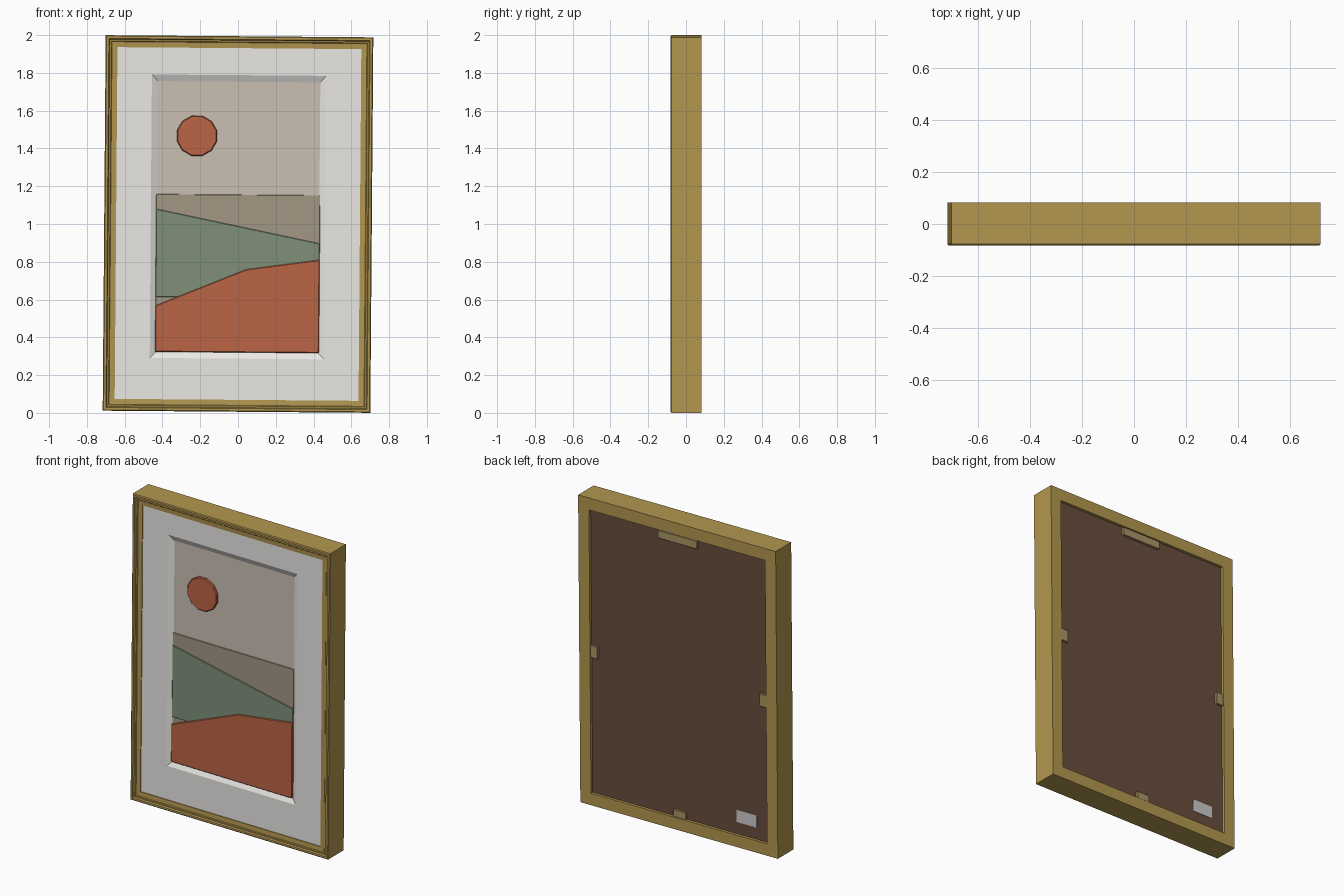
import bpy, bmesh, math
from mathutils import Matrix, Vector

if "Cube" in bpy.data.objects:
    bpy.data.objects.remove(bpy.data.objects["Cube"])

# Picture hangs very slightly crooked: all parts share this placement
PLACE = Matrix.Translation((0, 0, 1)) @ Matrix.Rotation(0.008, 4, 'Y')
HW, HH = 0.7085, 0.994          # half width / half height of the frame


def material(name, rgb):
    m = bpy.data.materials.new(name)
    m.diffuse_color = (*rgb, 1)
    m.use_nodes = True
    m.node_tree.nodes["Principled BSDF"].inputs["Base Color"].default_value = m.diffuse_color
    return m


GOLD = material("gold", (0.45, 0.31, 0.08))
MAT = material("mat_board", (0.82, 0.81, 0.78))
SKY = material("sand", (0.60, 0.53, 0.45))
TAUPE = material("taupe", (0.37, 0.31, 0.23))
GREEN = material("sage", (0.21, 0.28, 0.19))
RUST = material("rust", (0.50, 0.13, 0.06))
BROWN = material("backing_brown", (0.14, 0.075, 0.048))
BRASS = material("brass", (0.40, 0.30, 0.13))
WHITE = material("label_white", (0.85, 0.85, 0.85))


def finish(name, bm, mat, bevel=0):
    bmesh.ops.recalc_face_normals(bm, faces=bm.faces)
    me = bpy.data.meshes.new(name)
    bm.to_mesh(me)
    bm.free()
    me.materials.append(mat)
    ob = bpy.data.objects.new(name, me)
    ob.matrix_world = PLACE
    bpy.context.collection.objects.link(ob)
    if bevel:
        mod = ob.modifiers.new("bevel", 'BEVEL')
        mod.width, mod.segments = bevel, 1
    return ob


def ring(name, rects, mat):
    """Mitred rectangular ring; each rect is (half_w, z_low, z_high, y)."""
    bm = bmesh.new()
    loops = [[bm.verts.new(p) for p in
              ((-w, y, a), (w, y, a), (w, y, b), (-w, y, b))] for w, a, b, y in rects]
    for i, cur in enumerate(loops):
        nxt = loops[(i + 1) % len(loops)]
        for j in range(4):
            k = (j + 1) % 4
            bm.faces.new((cur[j], cur[k], nxt[k], nxt[j]))
    return finish(name, bm, mat)


def slab(name, outline, y0, y1, mat, bevel=0):
    """Extrude an (x, z) outline from y0 to y1."""
    bm = bmesh.new()
    face = bm.faces.new([bm.verts.new((x, y0, z)) for x, z in outline])
    ext = bmesh.ops.extrude_face_region(bm, geom=[face])["geom"]
    bmesh.ops.translate(bm, vec=Vector((0, y1 - y0, 0)),
                        verts=[v for v in ext if isinstance(v, bmesh.types.BMVert)])
    return finish(name, bm, mat, bevel)


def block(name, cx, cz, w, h, y0, y1, mat, bevel=0):
    pts = [(cx + sx * w / 2, cz + sz * h / 2)
           for sx, sz in ((-1, -1), (1, -1), (1, 1), (-1, 1))]
    return slab(name, pts, y0, y1, mat, bevel)


# Frame moulding: (inset, y) profile swept around the rectangle
profile = [(0, 0.082), (0, -0.077), (0.005, -0.082), (0.017, -0.082), (0.022, -0.073),
           (0.030, -0.073), (0.034, -0.069), (0.063, -0.067), (0.063, -0.05),
           (0.077, -0.05), (0.077, 0.082)]
ring("frame", [(HW - i, -HH + i, HH - i, y) for i, y in profile], GOLD)

# Mat board with bevelled window, bottom-weighted
ring("mat_board", [(HW - 0.06, -HH + 0.06, HH - 0.06, -0.062),
                   (0.462, -0.713, 0.788, -0.062),
                   (0.430, -0.681, 0.753, -0.045),
                   (0.430, -0.681, 0.753, -0.040),
                   (HW - 0.06, -HH + 0.06, HH - 0.06, -0.040)], MAT)

# Artwork: background and layered landscape
block("sky_panel", 0, 0.036, 0.90, 1.47, -0.045, -0.03, SKY)
W = 0.434
block("distant_band", 0, -0.16, 2 * W, 0.63, -0.050, -0.04, TAUPE, 0.002)
slab("green_hill", [(-W, -0.39), (W, -0.39), (W, -0.10), (-W, 0.077)],
     -0.055, -0.04, GREEN, 0.003)
slab("rust_hill", [(-W, -0.68), (W, -0.68), (W, -0.186), (0.045, -0.24), (-W, -0.435)],
     -0.061, -0.04, RUST, 0.004)
sun = [(-0.221 + 0.11 * math.cos(a), 0.465 + 0.11 * math.sin(a))
       for a in (math.pi / 12 + i * math.pi / 6 for i in range(12))]
slab("sun", sun, -0.060, -0.04, RUST, 0.005)

# Backing board, retaining clips, hanger and blank label
block("backing_board", 0, 0, 2 * HW - 0.14, 2 * HH - 0.14, -0.03, 0.064, BROWN)
for side, sx in (("right", 1), ("left", -1)):
    block("clip_" + side, sx * 0.606, 0, 0.052, 0.08, 0.06, 0.079, BRASS, 0.002)
block("clip_bottom", 0, -0.893, 0.09, 0.046, 0.06, 0.079, BRASS, 0.002)
block("hanger", 0, 0.887, 0.28, 0.052, 0.06, 0.080, BRASS, 0.002)
block("label", -0.475, -0.80, 0.145, 0.08, 0.06, 0.067, WHITE)
